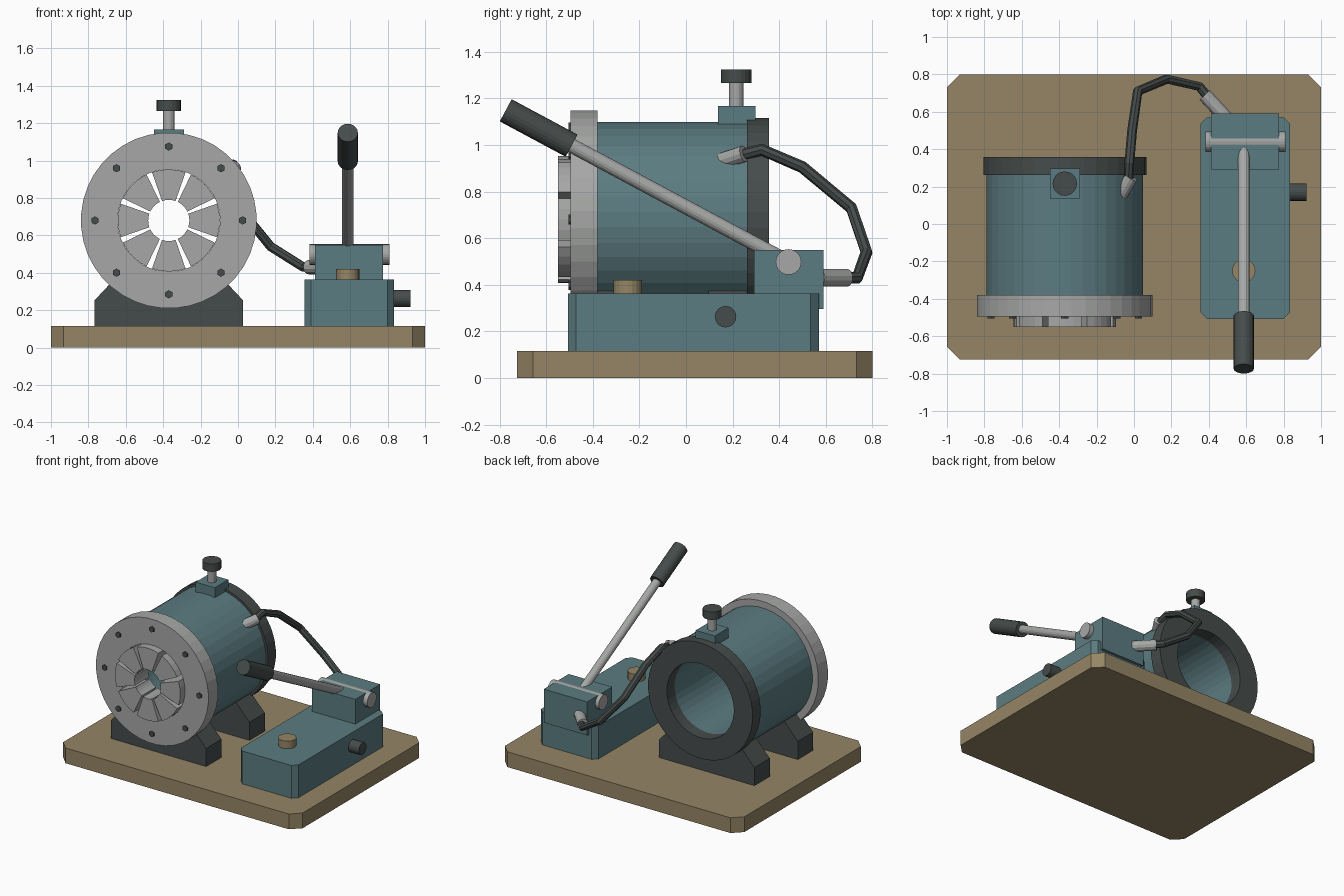
import bpy, bmesh
from math import sin, cos, pi, radians
from mathutils import Vector

if "Cube" in bpy.data.objects:
    bpy.data.objects.remove(bpy.data.objects["Cube"])

def mat(name, rgb):
    m = bpy.data.materials.new(name)
    m.diffuse_color = (*rgb, 1)
    m.use_nodes = True
    m.node_tree.nodes["Principled BSDF"].inputs["Base Color"].default_value = m.diffuse_color
    return m

BLUE = mat("blue_paint", (0.105, 0.2, 0.22))
DARK = mat("dark_iron", (0.06, 0.072, 0.07))
STEEL = mat("steel", (0.38, 0.39, 0.38))
TAN = mat("tan", (0.3, 0.235, 0.13))
CX, CZ = -0.37, 0.68          # axis of the cylinder
PX = 0.587                    # centre line of the pump

def finish(name, bm, material):
    bmesh.ops.recalc_face_normals(bm, faces=bm.faces)
    me = bpy.data.meshes.new(name)
    bm.to_mesh(me)
    bm.free()
    me.materials.append(material)
    ob = bpy.data.objects.new(name, me)
    bpy.context.collection.objects.link(ob)
    return ob

def prism(name, pts, offset, material):
    """Extrude a closed 3D outline along an offset."""
    bm = bmesh.new()
    face = bm.faces.new([bm.verts.new(p) for p in pts])
    ext = bmesh.ops.extrude_face_region(bm, geom=[face])["geom"]
    bmesh.ops.translate(bm, vec=offset, verts=[v for v in ext if isinstance(v, bmesh.types.BMVert)])
    if face.is_valid and len(face.verts[0].link_faces) < 3:
        bm.faces.new([bm.verts.new(p) for p in pts])
    bmesh.ops.remove_doubles(bm, verts=bm.verts, dist=1e-5)
    return finish(name, bm, material)

def box(name, x0, x1, y0, y1, z0, z1, material, c=0.0):
    """Box with optional chamfered vertical edges."""
    if c:
        o = [(x0 + c, y0), (x1 - c, y0), (x1, y0 + c), (x1, y1 - c),
             (x1 - c, y1), (x0 + c, y1), (x0, y1 - c), (x0, y0 + c)]
    else:
        o = [(x0, y0), (x1, y0), (x1, y1), (x0, y1)]
    return prism(name, [(x, y, z0) for x, y in o], (0, 0, z1 - z0), material)

def rod(name, p0, p1, r, material, n=20):
    """Cylinder between two points."""
    p0, p1 = Vector(p0), Vector(p1)
    bm = bmesh.new()
    bmesh.ops.create_cone(bm, cap_ends=True, segments=n, radius1=r, radius2=r, depth=(p1 - p0).length)
    ob = finish(name, bm, material)
    ob.location = (p0 + p1) / 2
    ob.rotation_mode = 'QUATERNION'
    ob.rotation_quaternion = Vector((0, 0, 1)).rotation_difference(p1 - p0)
    return ob

def ring(name, y0, y1, ro, ri, material, n=40):
    """Hollow ring around the cylinder axis."""
    bm = bmesh.new()
    loops = [[bm.verts.new((CX + r * cos(2 * pi * (i + .5) / n), y, CZ + r * sin(2 * pi * (i + .5) / n)))
              for r, y in ((ro, y0), (ro, y1), (ri, y1), (ri, y0))] for i in range(n)]
    for i in range(n):
        a, b = loops[i], loops[(i + 1) % n]
        for k in range(4):
            bm.faces.new((a[k], a[k - 1], b[k - 1], b[k]))
    return finish(name, bm, material)

# Base plate
box("base_plate", -1, 1, -0.725, 0.80, 0, 0.115, TAN, 0.068)

# Cylinder body and flanges
ring("cylinder_body", -0.385, 0.265, 0.42, 0.28, BLUE)
ring("front_flange", -0.495, -0.38, 0.47, 0.274, STEEL)
ring("rear_flange", 0.262, 0.357, 0.437, 0.28, DARK)

# Collet jaws and flange bolts
for k in range(8):
    mid = k * 45
    arc = [radians(mid - 19.2 + 38.4 * j / 4) for j in range(5)]
    outline = [(0.273, a) for a in arc] + [(0.11, a) for a in reversed(arc)]
    prism(f"collet_jaw_{k + 1}", [(CX + r * cos(a), -0.55, CZ + r * sin(a)) for r, a in outline],
          (0, 0.17, 0), STEEL)
    x, z = CX + 0.395 * cos(radians(mid)), CZ + 0.395 * sin(radians(mid))
    rod(f"flange_bolt_{k + 1}", (x, -0.505, z), (x, -0.47, z), 0.022, DARK, 6)

# Saddle feet
half = [(0.398, 0.115), (0.398, 0.252), (0.28, 0.378)]
outline = half + [(-x, z) for x, z in reversed(half)]
for name, y0 in (("front_saddle", -0.42), ("rear_saddle", 0.097)):
    prism(name, [(CX + x, y0, z) for x, z in outline], (0, 0.183, 0), DARK)

# Top bleed valve
box("valve_block", CX - 0.08, CX + 0.08, 0.137, 0.298, 1.03, 1.167, BLUE)
rod("valve_stem", (CX, 0.216, 1.15), (CX, 0.216, 1.28), 0.031, STEEL, 16)
rod("valve_knob", (CX, 0.216, 1.266), (CX, 0.216, 1.325), 0.065, DARK)

# Pump reservoir and head
box("pump_reservoir", 0.355, 0.835, -0.507, 0.57, 0.115, 0.363, BLUE, 0.035)
box("pump_head", 0.412, 0.775, 0.292, 0.59, 0.297, 0.55, BLUE)
rod("filler_cap", (PX, -0.25, 0.35), (PX, -0.25, 0.42), 0.062, TAN)
rod("drain_plug", (0.80, 0.17, 0.263), (0.922, 0.17, 0.263), 0.046, DARK)

# Pump lever
rod("lever_pivot_pin", (0.382, 0.44, 0.498), (0.81, 0.44, 0.498), 0.055, STEEL, 24)
pivot, tip = Vector((PX, 0.44, 0.498)), Vector((PX, -0.774, 1.149))
rod("lever_arm", pivot, pivot.lerp(tip, 0.9), 0.031, STEEL, 16)
rod("lever_grip", pivot.lerp(tip, 0.767), tip, 0.054, DARK)

# Hydraulic hose and fittings
rod("cylinder_fitting", (-0.075, 0.15, 0.93), (-0.015, 0.25, 0.963), 0.036, STEEL, 12)
rod("pump_fitting", (0.49, 0.57, 0.43), (0.378, 0.69, 0.43), 0.039, STEEL, 12)
path = [(-0.03, 0.23, 0.955), (-0.025, 0.325, 0.98), (-0.01, 0.50, 0.905), (0.02, 0.71, 0.73),
        (0.175, 0.775, 0.54), (0.35, 0.735, 0.43), (0.42, 0.65, 0.43)]
cu = bpy.data.curves.new("hose", 'CURVE')
cu.dimensions = '3D'
cu.bevel_depth = 0.026
cu.bevel_resolution = 2
cu.use_fill_caps = True
sp = cu.splines.new('POLY')
sp.points.add(len(path) - 1)
for p, co in zip(sp.points, path):
    p.co = (*co, 1)
sp.use_smooth = False
cu.materials.append(DARK)
hose = bpy.data.objects.new("hose", cu)
bpy.context.collection.objects.link(hose)
bpy.context.view_layer.objects.active = hose
hose.select_set(True)
bpy.ops.object.convert(target='MESH')
